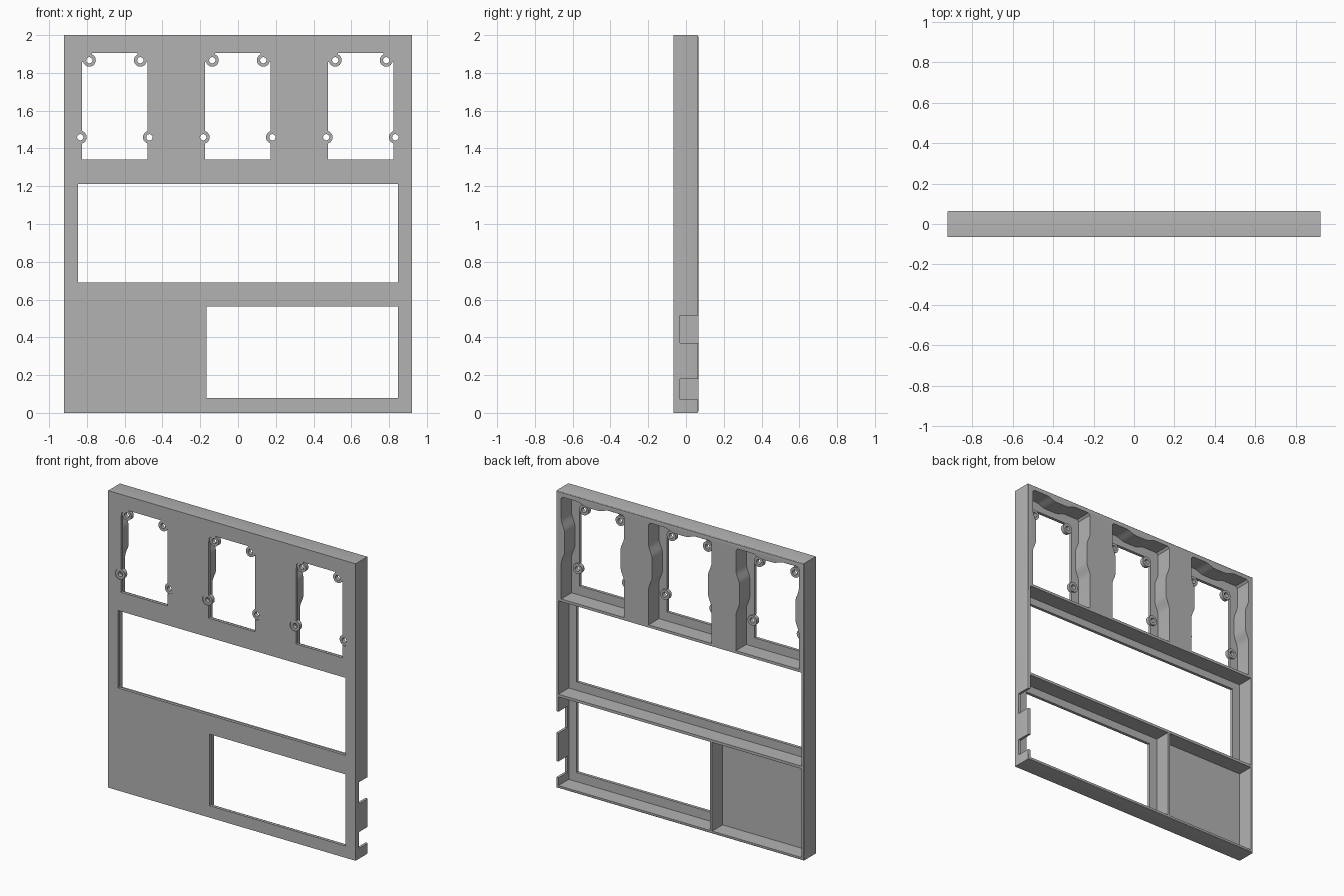
import bpy, bmesh
from math import cos, sin, tau

cube = bpy.data.objects.get("Cube")
if cube:
    bpy.data.objects.remove(cube, do_unlink=True)

FRONT, BACK = -0.065, 0.065
FLOOR = -0.045          # inner side of the front plate
OUT = 0.1               # cutters run past the surfaces
HALF_W, HEIGHT = 0.922, 2.0
INNER = 0.905           # inner side of the side walls
BAYS = (-0.652, -0.001, 0.65)

grey = bpy.data.materials.new("Plain grey")
grey.use_nodes = True
grey.diffuse_color = (0.45, 0.45, 0.45, 1)
grey.node_tree.nodes["Principled BSDF"].inputs["Base Color"].default_value = (0.45, 0.45, 0.45, 1)


def prism(name, outline, y0, y1, back_bevel=0):
    """Extrude an x-z outline along y."""
    bm = bmesh.new()
    face = bm.faces.new([bm.verts.new((x, y0, z)) for x, z in outline])
    ext = bmesh.ops.extrude_face_region(bm, geom=[face])
    moved = [v for v in ext["geom"] if isinstance(v, bmesh.types.BMVert)]
    bmesh.ops.translate(bm, verts=moved, vec=(0, y1 - y0, 0))
    bmesh.ops.recalc_face_normals(bm, faces=bm.faces)
    if back_bevel:
        rim = [e for e in bm.edges if all(v.co.y > y1 - 0.001 for v in e.verts)]
        bmesh.ops.bevel(bm, geom=rim, offset=back_bevel, segments=3,
                        profile=0.5, affect='EDGES')
    mesh = bpy.data.meshes.new(name)
    bm.to_mesh(mesh)
    bm.free()
    obj = bpy.data.objects.new(name, mesh)
    bpy.context.collection.objects.link(obj)
    mesh.materials.append(grey)
    return obj


def rect(x0, x1, z0, z1):
    return [(x0, z0), (x1, z0), (x1, z1), (x0, z1)]


def circle(x, z, r, n=32):
    return [(x + r * cos(tau * i / n), z + r * sin(tau * i / n)) for i in range(n)]


def mirrored(half, cx):
    """Close a right-hand half outline around the line x = cx."""
    return [(cx + x, z) for x, z in half] + [(cx - x, z) for x, z in reversed(half)]


def combine(target, tool, operation):
    tool.hide_render = True
    mod = target.modifiers.new("Combine", 'BOOLEAN')
    mod.operation = operation
    mod.solver = 'EXACT'
    mod.object = tool
    bpy.context.view_layer.objects.active = target
    bpy.ops.object.modifier_apply(modifier=mod.name)
    bpy.data.objects.remove(tool, do_unlink=True)


def cut(outline, y0, y1):
    combine(panel, prism("cutter", outline, y0, y1), 'DIFFERENCE')


def ease(a, b, steps=6):
    """Soft S-curve points between two outline points, along the longer axis."""
    pts = []
    for i in range(steps + 1):
        t = i / steps
        s = t * t * (3 - 2 * t)
        tall = abs(b[1] - a[1]) > abs(b[0] - a[0])
        u, w = (s, t) if tall else (t, s)
        pts.append((a[0] + (b[0] - a[0]) * u, a[1] + (b[1] - a[1]) * w))
    return pts


# Solid panel with rounded back rim
panel = prism("panel_frame", rect(-HALF_W, HALF_W, 0, HEIGHT), FRONT, BACK, 0.007)

# Rear recesses, leaving thin walls and ribs
for area in (rect(-INNER, INNER, 0.633, 1.262),
             rect(-0.225, INNER, 0.018, 0.615),
             rect(-INNER, -0.241, 0.018, 0.615)):
    cut(area, FLOOR, OUT)

# Wavy rear recesses of the three upper bays
bay_half = ([(0.234, 1.28)]
            + ease((0.234, 1.52), (0.208, 1.61))
            + ease((0.208, 1.73), (0.234, 1.82))
            + [(0.234, 1.955), (0.221, 1.968)]
            + ease((0.12, 1.968), (0.04, 1.947)))
for cx in BAYS:
    cut(mirrored(bay_half, cx), FLOOR, OUT)

# Openings through the front plate
cut(rect(-0.847, 0.846, 0.69, 1.212), -OUT, OUT)
cut(rect(-0.167, 0.846, 0.08, 0.562), -OUT, OUT)
window_half = [(0.174, 1.341), (0.174, 1.857), (0.12, 1.857), (0.12, 1.905)]
for cx in BAYS:
    cut(mirrored(window_half, cx), -OUT, OUT)

# Screw bosses with recessed faces and through holes
for cx in BAYS:
    for dx, z in ((0.135, 1.867), (0.183, 1.459)):
        for side in (-1, 1):
            x = cx + side * dx
            combine(panel, prism("boss", circle(x, z, 0.034), -0.062, -0.034), 'UNION')
            cut(circle(x, z, 0.0345), -OUT, -0.06)
            cut(circle(x, z, 0.0165), -OUT, 0)

# Two notches in the left side wall
for z0, z1 in ((0.07, 0.18), (0.37, 0.515)):
    cut(rect(0.88, 1.0, z0, z1), -0.031, OUT)

bpy.ops.object.select_all(action='DESELECT')
panel.select_set(True)
bpy.context.view_layer.objects.active = panel
bpy.ops.object.shade_smooth_by_angle(angle=0.5)
